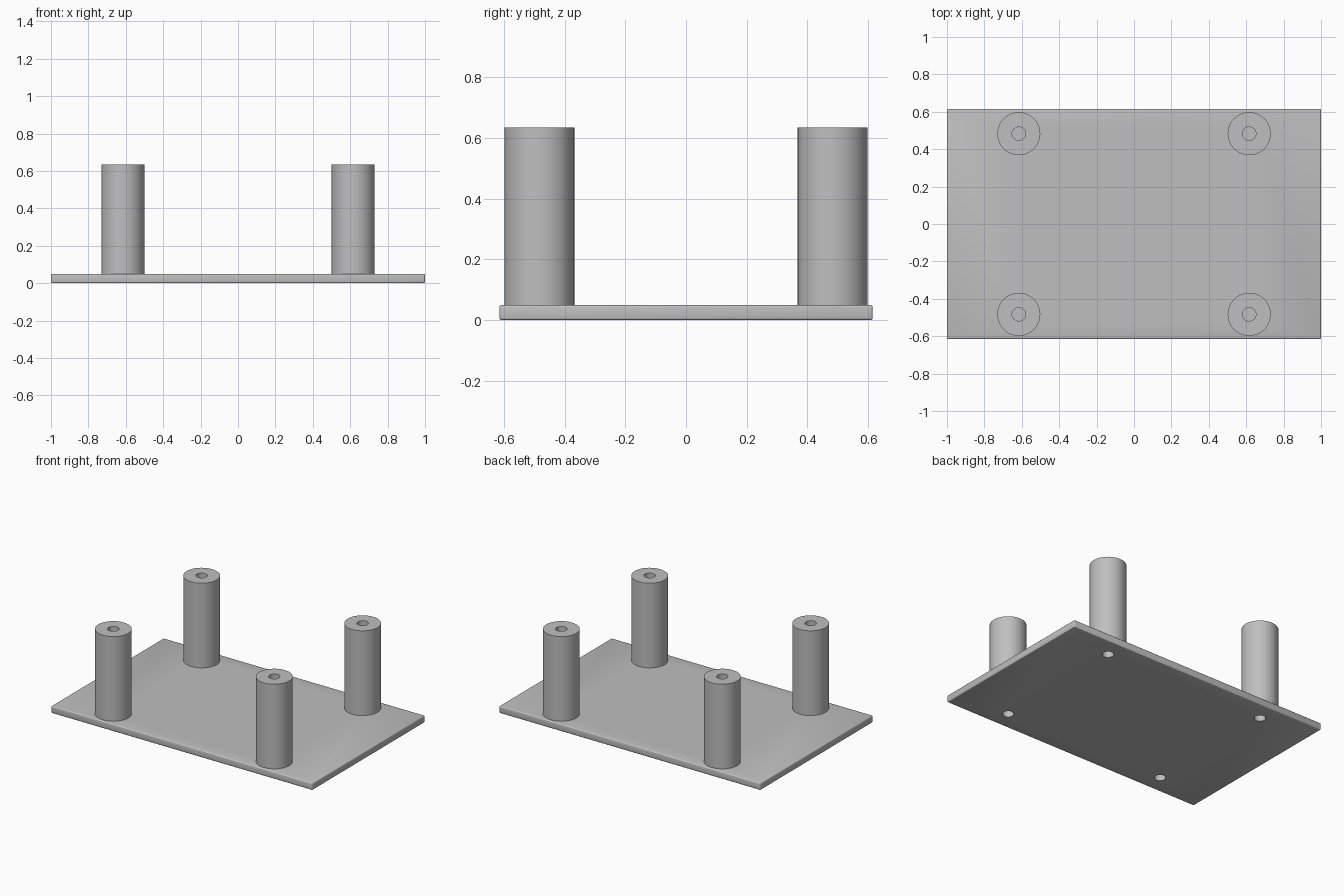
import bpy, bmesh, math

if "Cube" in bpy.data.objects:
    bpy.data.objects.remove(bpy.data.objects["Cube"])

PLATE_T = 0.049          # plate thickness
TOP = 0.635              # post top height
R, BORE = 0.115, 0.036   # post and bore radii
PX, PY = 0.616, 0.483    # post centre offsets
SEG = 48

grey = bpy.data.materials.new("light grey")
grey.diffuse_color = (0.52, 0.52, 0.52, 1)
grey.use_nodes = True
grey.node_tree.nodes["Principled BSDF"].inputs["Base Color"].default_value = grey.diffuse_color


def make_object(name, bm):
    bmesh.ops.recalc_face_normals(bm, faces=bm.faces)
    mesh = bpy.data.meshes.new(name)
    bm.to_mesh(mesh)
    bm.free()
    mesh.materials.append(grey)
    obj = bpy.data.objects.new(name, mesh)
    bpy.context.collection.objects.link(obj)
    return obj


def smooth(obj):
    bpy.ops.object.select_all(action='DESELECT')
    obj.select_set(True)
    bpy.context.view_layer.objects.active = obj
    bpy.ops.object.shade_smooth_by_angle(angle=math.radians(35))


corners = [(sx * PX, sy * PY) for sx in (-1, 1) for sy in (-1, 1)]

# Base plate with softened edges
bm = bmesh.new()
bmesh.ops.create_cube(bm, size=1)
bmesh.ops.scale(bm, vec=(2, 1.23, PLATE_T), verts=bm.verts)
bmesh.ops.translate(bm, vec=(0, 0, PLATE_T / 2), verts=bm.verts)
bmesh.ops.bevel(bm, geom=bm.edges[:], offset=0.007, segments=3,
                profile=0.5, affect='EDGES')
plate = make_object("base_plate", bm)

# Screw holes through the plate
bm = bmesh.new()
for x, y in corners:
    made = bmesh.ops.create_cone(bm, cap_ends=True, segments=SEG,
                                 radius1=BORE, radius2=BORE, depth=0.2)
    bmesh.ops.translate(bm, vec=(x, y, 0), verts=made["verts"])
cutter = make_object("screw_hole_cutter", bm)
cut = plate.modifiers.new("screw_holes", 'BOOLEAN')
cut.operation = 'DIFFERENCE'
cut.solver = 'EXACT'
cut.object = cutter
bpy.context.view_layer.objects.active = plate
bpy.ops.object.modifier_apply(modifier=cut.name)
cutter.hide_render = True
cutter.hide_viewport = True
smooth(plate)

# Standoff posts: lathed profile with a blind bore from the top
profile = [(0, PLATE_T), (R, PLATE_T), (R, TOP), (BORE, TOP),
           (BORE, PLATE_T + 0.002), (0, PLATE_T + 0.002)]
for x, y in corners:
    bm = bmesh.new()
    pts = [bm.verts.new((r, 0, z)) for r, z in profile]
    edges = [bm.edges.new(pair) for pair in zip(pts, pts[1:])]
    bmesh.ops.spin(bm, geom=pts + edges, cent=(0, 0, 0), axis=(0, 0, 1),
                   angle=math.tau, steps=SEG, use_merge=True)
    bmesh.ops.remove_doubles(bm, verts=bm.verts[:], dist=1e-5)
    bmesh.ops.translate(bm, vec=(x, y, 0), verts=bm.verts)
    side = ("back" if y > 0 else "front") + ("_right" if x > 0 else "_left")
    smooth(make_object(side + "_post", bm))
